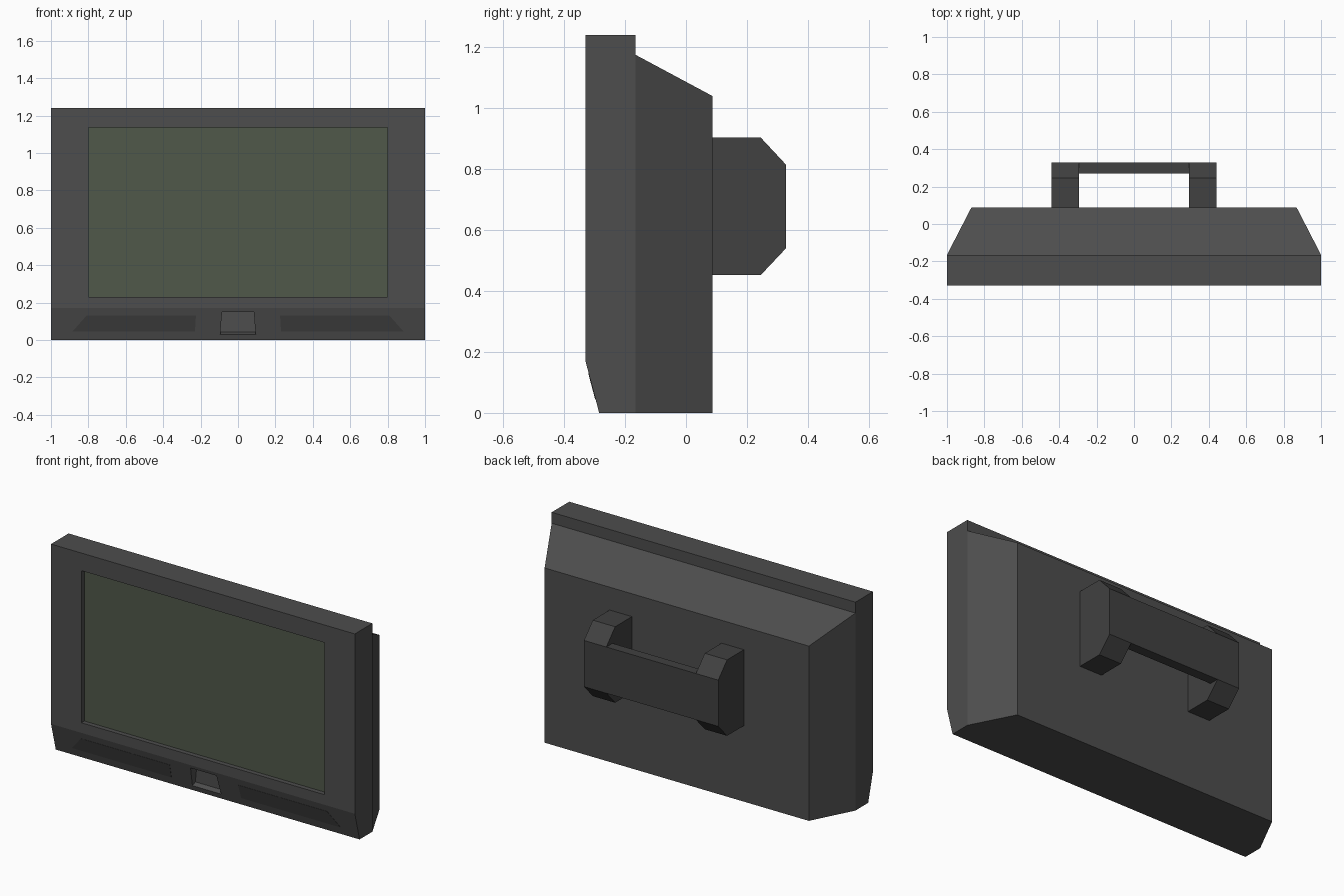
import bpy, bmesh
from mathutils import Vector

if "Cube" in bpy.data.objects:
    bpy.data.objects.remove(bpy.data.objects["Cube"])


def material(name, rgb):
    m = bpy.data.materials.new(name)
    m.diffuse_color = (*rgb, 1)
    m.use_nodes = True
    m.node_tree.nodes["Principled BSDF"].inputs["Base Color"].default_value = m.diffuse_color
    return m


CASE = material("case_grey", (0.075, 0.075, 0.075))
DARK = material("dark_grey", (0.052, 0.052, 0.052))
GREEN = material("screen_green", (0.08, 0.098, 0.068))


def loft(name, loops, mat, caps=(True, True)):
    """Join two matching loops of points with side faces and end caps."""
    bm = bmesh.new()
    a, b = [[bm.verts.new(p) for p in loop] for loop in loops]
    n = len(a)
    for i in range(n):
        j = (i + 1) % n
        bm.faces.new((a[i], a[j], b[j], b[i]))
    if caps[0]:
        bm.faces.new(a[::-1])
    if caps[1]:
        bm.faces.new(b)
    bmesh.ops.recalc_face_normals(bm, faces=bm.faces)
    me = bpy.data.meshes.new(name)
    bm.to_mesh(me)
    bm.free()
    me.materials.append(mat)
    ob = bpy.data.objects.new(name, me)
    bpy.context.collection.objects.link(ob)
    return ob


def prism(name, profile, x0, x1, mat):
    """Extrude a (y, z) profile along x."""
    return loft(name, [[(x, y, z) for y, z in profile] for x in (x0, x1)], mat)


def rect(y, w, z0, z1):
    return [(-w, y, z0), (w, y, z0), (w, y, z1), (-w, y, z1)]


def cut(ob, cutter):
    mod = ob.modifiers.new("cut", 'BOOLEAN')
    mod.operation = 'DIFFERENCE'
    mod.solver = 'EXACT'
    mod.object = cutter
    bpy.context.view_layer.objects.active = ob
    bpy.ops.object.modifier_apply(modifier=mod.name)
    bpy.data.objects.remove(cutter)


def chamfer_y(z):
    """Front y of the sloping lower lip at height z."""
    return -0.285 - 0.045 * z / 0.17


# Front frame with sloping lower lip
frame = prism("front_frame", [(-0.33, 1.24), (-0.33, 0.17), (-0.285, 0),
                              (-0.165, 0), (-0.165, 1.24)], -1, 1, CASE)

# Screen recess and the control pocket in the lip
cut(frame, loft("screen_cutter", [rect(-0.4, 0.8, 0.23, 1.135),
                                  rect(-0.30, 0.8, 0.23, 1.135)], CASE))
pocket = []
for y, zb in ((-0.35, 0.006), (-0.265, 0.042)):
    pocket.append([(-0.095, y, zb), (0.095, y, zb), (0.085, y, 0.15), (-0.085, y, 0.15)])
cut(frame, loft("pocket_cutter", pocket, CASE))

# Screen panel on the recess floor
loft("screen", [rect(-0.302, 0.8, 0.23, 1.135),
                rect(-0.299, 0.8, 0.23, 1.135)], GREEN)

# Speaker panels lying on the lip
for side, s in (("left", -1), ("right", 1)):
    outline = [(0.23, 0.045), (0.885, 0.045), (0.81, 0.13), (0.225, 0.13)]
    loft(side + "_speaker", [[(s * x, chamfer_y(z) + d, z) for x, z in outline]
                             for d in (-0.0015, 0.001)], DARK)

# Tapered rear housing
loft("rear_housing", [rect(-0.165, 1, 0, 1.175),
                      rect(0.087, 0.87, 0, 1.04)], CASE, caps=(False, True))

# Rear bracket: two arms and a crossbar
arm = [(0.087, 0.452), (0.245, 0.452), (0.328, 0.54),
       (0.328, 0.815), (0.245, 0.904), (0.087, 0.904)]
for side, s in (("left", -1), ("right", 1)):
    prism(side + "_bracket_arm", arm, s * 0.295, s * 0.442, DARK)
prism("bracket_crossbar", [(0.27, 0.54), (0.328, 0.54), (0.328, 0.815),
                           (0.27, 0.815)], -0.295, 0.295, DARK)
